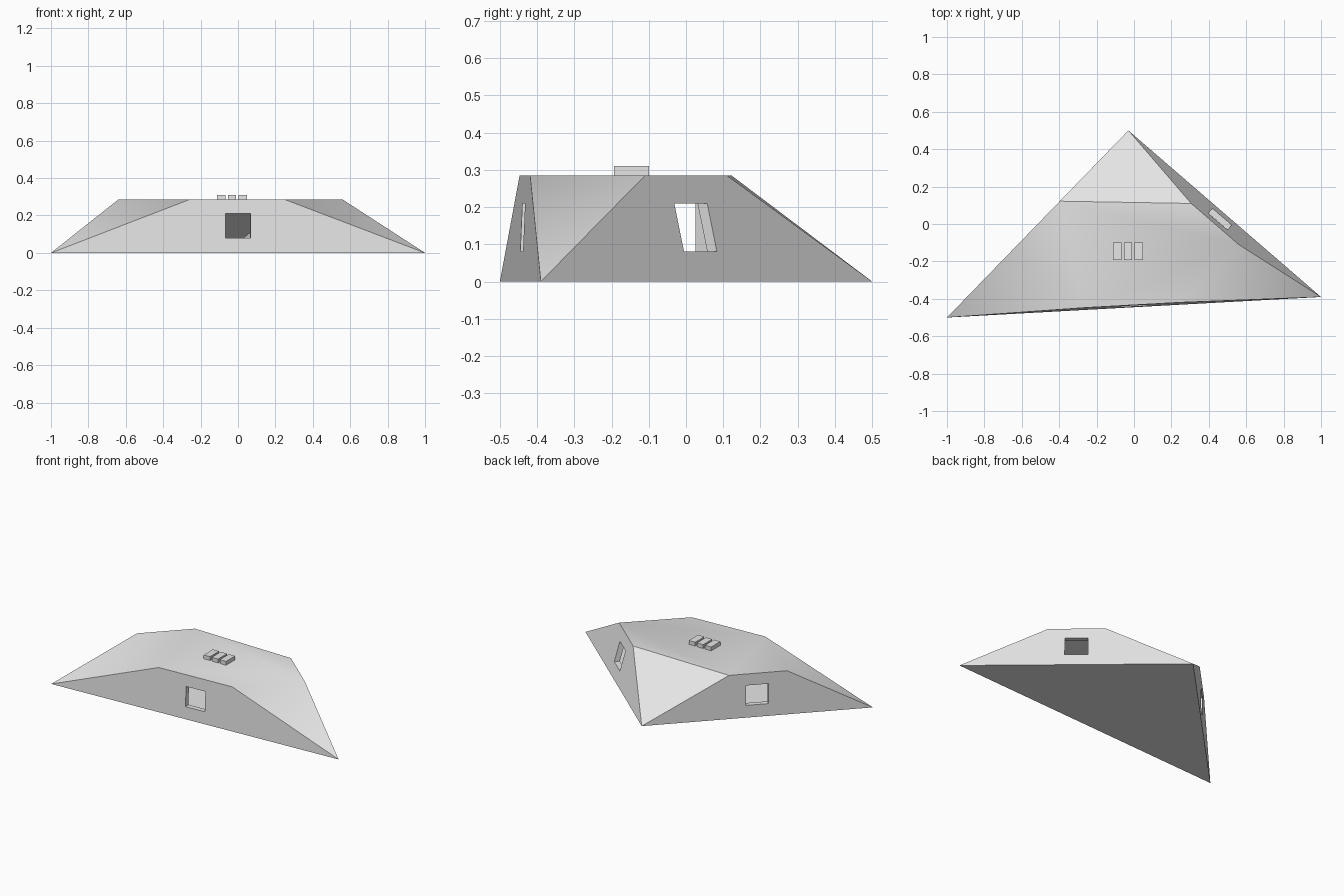
import bpy
import bmesh
import math
from mathutils import Vector, Matrix

cube = bpy.data.objects.get("Cube")
if cube:
    bpy.data.objects.remove(cube, do_unlink=True)

H = 0.285          # roof height
WALL = 0.033       # wall thickness
THIN = 0.01        # thickness under the sloped corners

grey = bpy.data.materials.new("light grey")
grey.use_nodes = True
grey.diffuse_color = (0.8, 0.8, 0.8, 1)
grey.node_tree.nodes["Principled BSDF"].inputs["Base Color"].default_value = (0.8, 0.8, 0.8, 1)


def finish(bm, name):
    bmesh.ops.recalc_face_normals(bm, faces=bm.faces)
    mesh = bpy.data.meshes.new(name)
    bm.to_mesh(mesh)
    bm.free()
    mesh.materials.append(grey)
    ob = bpy.data.objects.new(name, mesh)
    bpy.context.collection.objects.link(ob)
    return ob


def box(name, matrix):
    bm = bmesh.new()
    bmesh.ops.create_cube(bm, size=1, matrix=matrix)
    return finish(bm, name)


def size(x, y, z):
    return Matrix.Diagonal((x, y, z, 1))


# Three ground corners and the roof points next to each
A, B, C = Vector((-1, -0.5, 0)), Vector((1, -0.39, 0)), Vector((-0.03, 0.5, 0))
a_left, a_front = A.lerp(C, 0.371) + Vector((0, 0, H)), Vector((-0.26, -0.447, H))
b_front, b_right = Vector((0.25, -0.42, H)), Vector((0.56, -0.11, H))
c_right, c_left = Vector((0.30, 0.11, H)), A.lerp(C, 0.622) + Vector((0, 0, H))
inside = Vector((0, -0.1, 0.14))

# Each bounding plane: three points on it and the shell thickness behind it
sides = [
    (A, C, a_left, WALL), (A, B, a_front, WALL), (B, C, b_right, WALL),
    (A, a_left, a_front, THIN), (B, b_front, b_right, THIN), (C, c_right, c_left, THIN),
    (a_left, b_right, c_left, WALL), (A, B, C, WALL),
]


def solid(name, inset):
    """Convex solid enclosed by the planes, moved inward by inset times thickness."""
    planes = []
    for p, q, r, thick in sides:
        n = (q - p).cross(r - p).normalized()
        if n.dot(inside - p) > 0:
            n = -n
        planes.append((n, n.dot(p) - thick * inset))
    bm = bmesh.new()
    count = len(planes)
    for i in range(count):
        for j in range(i):
            for k in range(j):
                trio = [planes[i], planes[j], planes[k]]
                m = Matrix([n for n, d in trio])
                if abs(m.determinant()) < 0.001:
                    continue
                v = m.inverted() @ Vector([d for n, d in trio])
                if all(n.dot(v) < d + 0.0005 for n, d in planes):
                    bm.verts.new(v)
    bmesh.ops.remove_doubles(bm, verts=bm.verts, dist=0.004)
    bmesh.ops.convex_hull(bm, input=bm.verts)
    bmesh.ops.dissolve_limit(bm, angle_limit=0.03, verts=bm.verts, edges=bm.edges)
    return finish(bm, name)


# Hollow shell with one window in the middle of each wall
shell = solid("shell", 0)
cutters = [solid("cavity_cutter", 1)]
for name, p, q in (("front", A, B), ("right", B, C), ("left", C, A)):
    turn = math.atan2(q.y - p.y, q.x - p.x)
    place = Matrix.Translation((p + q) / 2 + Vector((0, 0, 0.145))) @ Matrix.Rotation(turn, 4, "Z")
    cutters.append(box(name + "_window_cutter", place @ size(0.135, 0.3, 0.13)))

bpy.ops.object.select_all(action="DESELECT")
bpy.context.view_layer.objects.active = shell
shell.select_set(True)
for cutter in cutters:
    cutter.hide_render = True
    mod = shell.modifiers.new("cut", "BOOLEAN")
    mod.operation = "DIFFERENCE"
    mod.solver = "EXACT"
    mod.object = cutter
    bpy.ops.object.modifier_apply(modifier=mod.name)
    bpy.data.objects.remove(cutter, do_unlink=True)
bpy.ops.object.shade_smooth_by_angle(angle=math.radians(31))

# Row of three small raised blocks on the roof
for i in range(3):
    spot = Matrix.Translation((-0.09 + 0.058 * i, -0.146, H + 0.0125))
    box(f"roof_block_{i + 1}", spot @ size(0.045, 0.094, 0.025))
